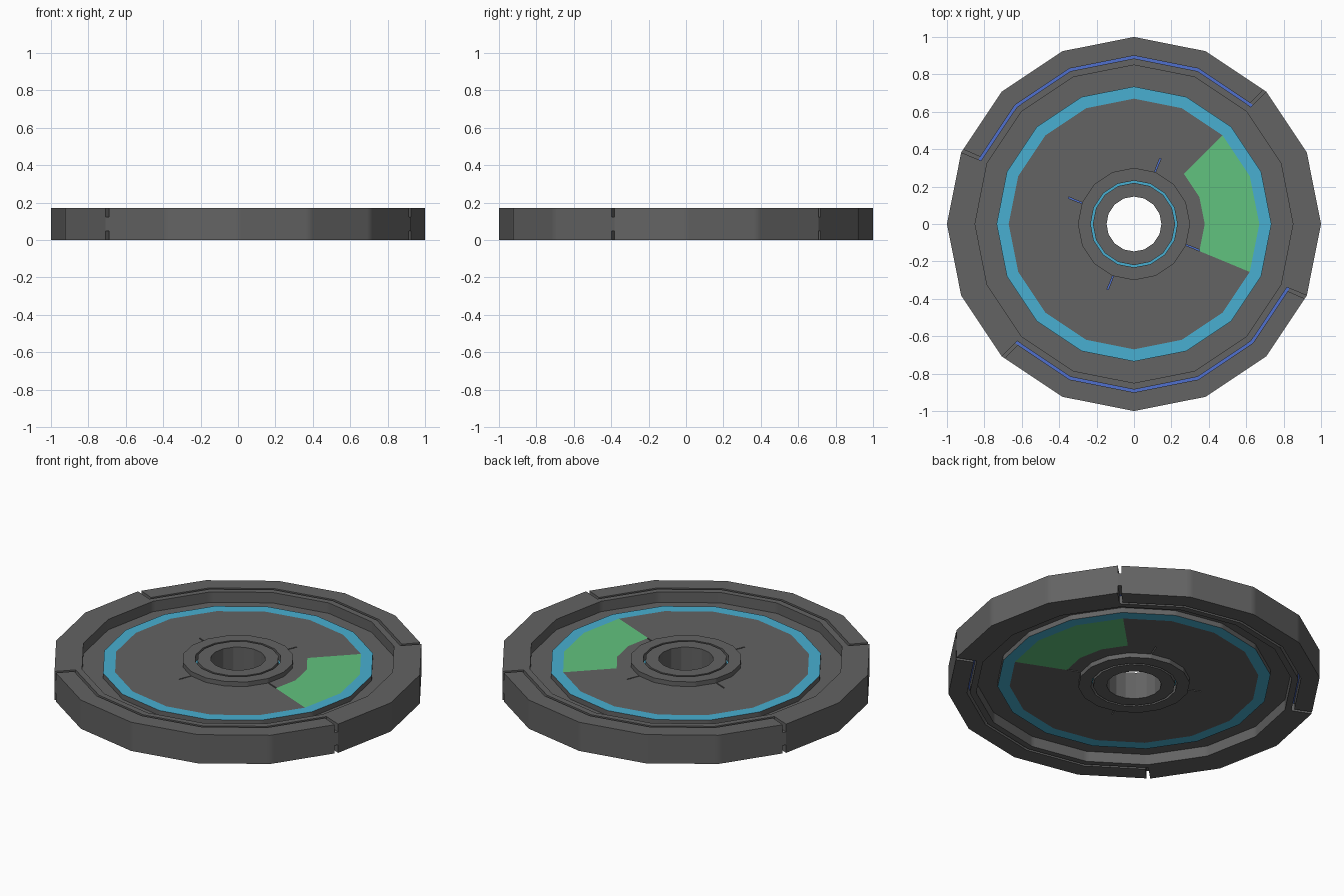
import bpy, bmesh, math
from mathutils import Vector

SIDES = 16
MID = 0.085            # half thickness; each half is mirrored about the middle
SLIT = 0.05            # slit width as a share of one side
cube = bpy.data.objects.get("Cube")
if cube:
    bpy.data.objects.remove(cube)


def material(name, rgb):
    m = bpy.data.materials.new(name)
    m.use_nodes = True
    m.diffuse_color = (*rgb, 1)
    bsdf = m.node_tree.nodes["Principled BSDF"]
    bsdf.inputs["Base Color"].default_value = (*rgb, 1)
    bsdf.inputs["Roughness"].default_value = 0.7
    return m


MATS = [material("dark_grey", (0.125, 0.125, 0.125)),
        material("cyan", (0.065, 0.43, 0.64)),
        material("green", (0.12, 0.54, 0.21)),
        material("deep_blue", (0.08, 0.16, 0.62))]
GREY, CYAN, GREEN, BLUE = range(4)


def corner(k):
    a = math.tau * k / SIDES
    return Vector((math.cos(a), math.sin(a), 0))


# Directions around the polygon: every side has a narrow slit strip at each end
SPOKES = [corner(k).lerp(corner(k + 1), f) for k in range(SIDES) for f in (0, SLIT, 1 - SLIT)]
N = len(SPOKES)


def terraced_ring(name, radii, cell):
    """Ring of flat cells; cell(band, side, strip) gives (recess, colour)."""
    bm = bmesh.new()
    bands = len(radii) - 1
    grid = [[cell(b, s // 3, s % 3) for s in range(N)] for b in range(bands)]

    def face(points, facing, colour):
        f = bm.faces.new([bm.verts.new(p) for p in points])
        f.normal_update()
        if f.normal.dot(facing) < 0:
            f.normal_flip()
        f.material_index = colour

    def point(r, s, z):
        return SPOKES[s % N] * radii[r] + Vector((0, 0, z))

    def height(b, s):
        return MID - grid[b][s % N][0] if 0 <= b < bands else 0

    def wall(ends, z_from, z_to, direction):
        # Vertical step facing from the higher cell to the lower one
        if abs(z_from - z_to) > 1e-5:
            (r1, s1), (r2, s2) = ends
            pts = [point(r1, s1, z_from), point(r2, s2, z_from),
                   point(r2, s2, z_to), point(r1, s1, z_to)]
            face(pts, direction * (z_from - z_to), GREY)

    for s in range(N):
        outward = SPOKES[s]
        around = Vector((-outward.y, outward.x, 0))
        for b in range(bands):
            z = height(b, s)
            face([point(b, s, z), point(b + 1, s, z), point(b + 1, s + 1, z), point(b, s + 1, z)],
                 Vector((0, 0, 1)), grid[b][s][1])
            wall(((b, s), (b + 1, s)), height(b, s - 1), z, around)
        for r in range(bands + 1):
            wall(((r, s), (r, s + 1)), height(r - 1, s), height(r, s), outward)

    bmesh.ops.remove_doubles(bm, verts=bm.verts, dist=1e-5)
    mesh = bpy.data.meshes.new(name)
    bm.to_mesh(mesh)
    bm.free()
    for m in MATS:
        mesh.materials.append(m)
    ob = bpy.data.objects.new(name, mesh)
    ob.location.z = MID
    bpy.context.collection.objects.link(ob)
    mirror = ob.modifiers.new("mirror", "MIRROR")
    mirror.use_axis = (False, False, True)
    mirror.merge_threshold = 1e-4
    bpy.ops.object.select_all(action="DESELECT")
    ob.select_set(True)
    bpy.context.view_layer.objects.active = ob
    bpy.ops.object.shade_smooth_by_angle(angle=math.radians(30))
    return ob


# Rim: two long grooves, each leaving through a slit at both ends
def rim_cell(band, side, strip):
    half_turn = side % 8
    if band == 1 and 2 <= half_turn <= 6:
        return 0.047, BLUE
    if band == 2 and (half_turn, strip) in ((2, 0), (6, 2)):
        return 0.047, GREY
    return 0, GREY


# Web: recessed plate with cyan band, green sector, short slits and a moat
def web_cell(band, side, strip):
    if band == 0 and side % 4 == 3 and strip == 0:
        return 0.06, BLUE
    if band == 1 and side in (15, 0, 1):
        return 0.032, GREEN
    if band == 2:
        return 0.032, CYAN
    return (0.062 if band == 3 else 0.032), GREY


# Hub: raised collar with a thin cyan groove around the bore
def hub_cell(band, side, strip):
    return (0.045, CYAN) if band == 1 else (0.005, GREY)


terraced_ring("outer_rim", [0.85, 0.885, 0.9, 1.0], rim_cell)
terraced_ring("web_plate", [0.3, 0.378, 0.67, 0.735, 0.85], web_cell)
terraced_ring("centre_hub", [0.147, 0.22, 0.232, 0.3], hub_cell)
